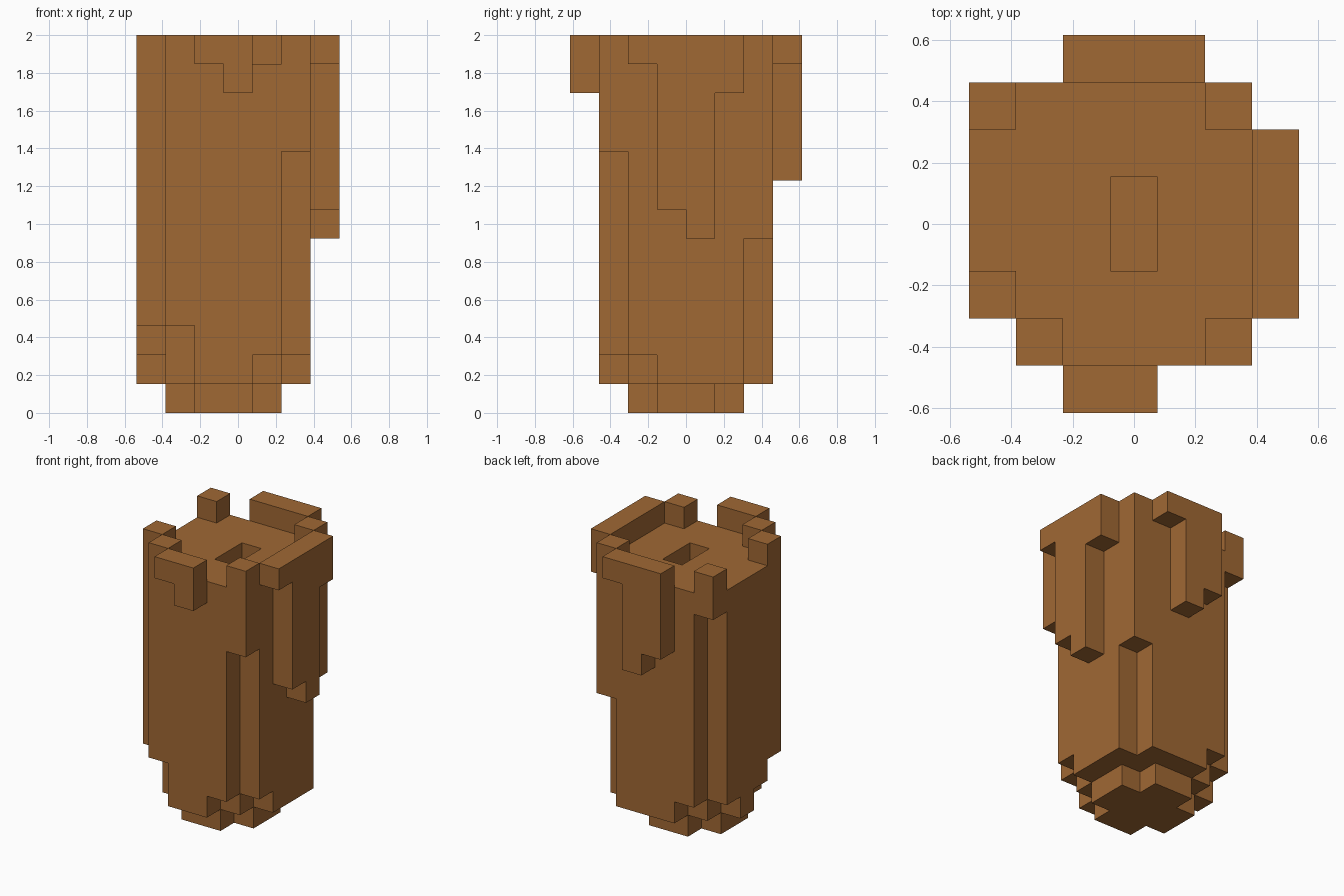
import bpy
import bmesh
from mathutils import Vector

UNIT = 2 / 13                      # edge of one block
ORIGIN = Vector((-3.5, -4, 0))     # grid corner, in blocks
AXES = [Vector((1, 0, 0)), Vector((0, 1, 0)), Vector((0, 0, 1))]

if "Cube" in bpy.data.objects:
    bpy.data.objects.remove(bpy.data.objects["Cube"])

brown = bpy.data.materials.new("warm brown")
brown.use_nodes = True
brown.diffuse_color = (0.352, 0.138, 0.034, 1)
brown.node_tree.nodes["Principled BSDF"].inputs["Base Color"].default_value = brown.diffuse_color


def block(x, y, z):
    """Grid cells filled by ranges along x, y and z."""
    return {(i, j, k) for i in range(*x) for j in range(*y) for k in range(*z)}


def column(i, j, low, high):
    return block((i, i + 1), (j, j + 1), (low, high))


def build(name, cells):
    """Skin the cells with their outer faces only and merge the flat areas."""
    bm = bmesh.new()
    for cell in cells:
        centre = Vector(cell) + ORIGIN + Vector((0.5, 0.5, 0.5))
        for a in range(3):
            for side in (-1, 1):
                normal = AXES[a] * side
                if tuple(int(c) for c in Vector(cell) + normal) in cells:
                    continue
                u = AXES[(a + 1) % 3] / 2
                v = AXES[(a + 2) % 3] / 2 * side
                mid = centre + normal / 2
                bm.faces.new([bm.verts.new((mid + d) * UNIT)
                              for d in (-u - v, u - v, u + v, v - u)])
    bmesh.ops.remove_doubles(bm, verts=bm.verts, dist=UNIT / 100)
    bmesh.ops.dissolve_limit(bm, angle_limit=0.01, verts=bm.verts, edges=bm.edges)
    mesh = bpy.data.meshes.new(name)
    bm.to_mesh(mesh)
    bm.free()
    mesh.materials.append(brown)
    obj = bpy.data.objects.new(name, mesh)
    bpy.context.collection.objects.link(obj)
    return obj


# Trunk: square shaft with each corner cut away below (or above) some height
trunk = block((0, 6), (1, 7), (1, 12))
trunk -= column(0, 1, 1, 12)                                # open front corner
trunk -= column(0, 2, 1, 3) | column(1, 1, 1, 3)            # steps beside it
trunk -= column(0, 3, 1, 2)
trunk -= column(5, 1, 1, 9)                                 # other front corner
trunk -= column(4, 1, 1, 2) | column(5, 2, 1, 2)
trunk -= column(5, 6, 1, 6)                                 # back corners
trunk -= column(0, 6, 1, 11)
trunk -= column(1, 6, 1, 2) | column(0, 5, 1, 2)
trunk -= block((3, 4), (3, 5), (11, 12))                    # slot in the top
build("trunk", trunk)

# Foot: cross-shaped base layer
build("foot", block((1, 5), (3, 5), (0, 1)) | block((2, 4), (2, 6), (0, 1)))

# Corner posts standing on the top
posts = {"front_right_post": (1, 1), "side_right_post": (0, 2), "back_right_post": (0, 6),
         "front_left_post": (5, 1), "back_left_post": (5, 6)}
for name, (i, j) in posts.items():
    build(name, column(i, j, 12, 13))

# Hanging rims: each entry is how low that column reaches
front_rim, left_rim, back_rim = set(), set(), set()
for n, low in enumerate((12, 11)):
    front_rim |= column(2 + n, 0, low, 13)
for n, low in enumerate((12, 7, 6, 11)):
    left_rim |= column(6, 2 + n, low, 13)
for n, low in enumerate((9, 8, 12)):
    back_rim |= column(2 + n, 7, low, 13)
build("front_rim", front_rim)
build("left_rim", left_rim)
build("back_rim", back_rim)
